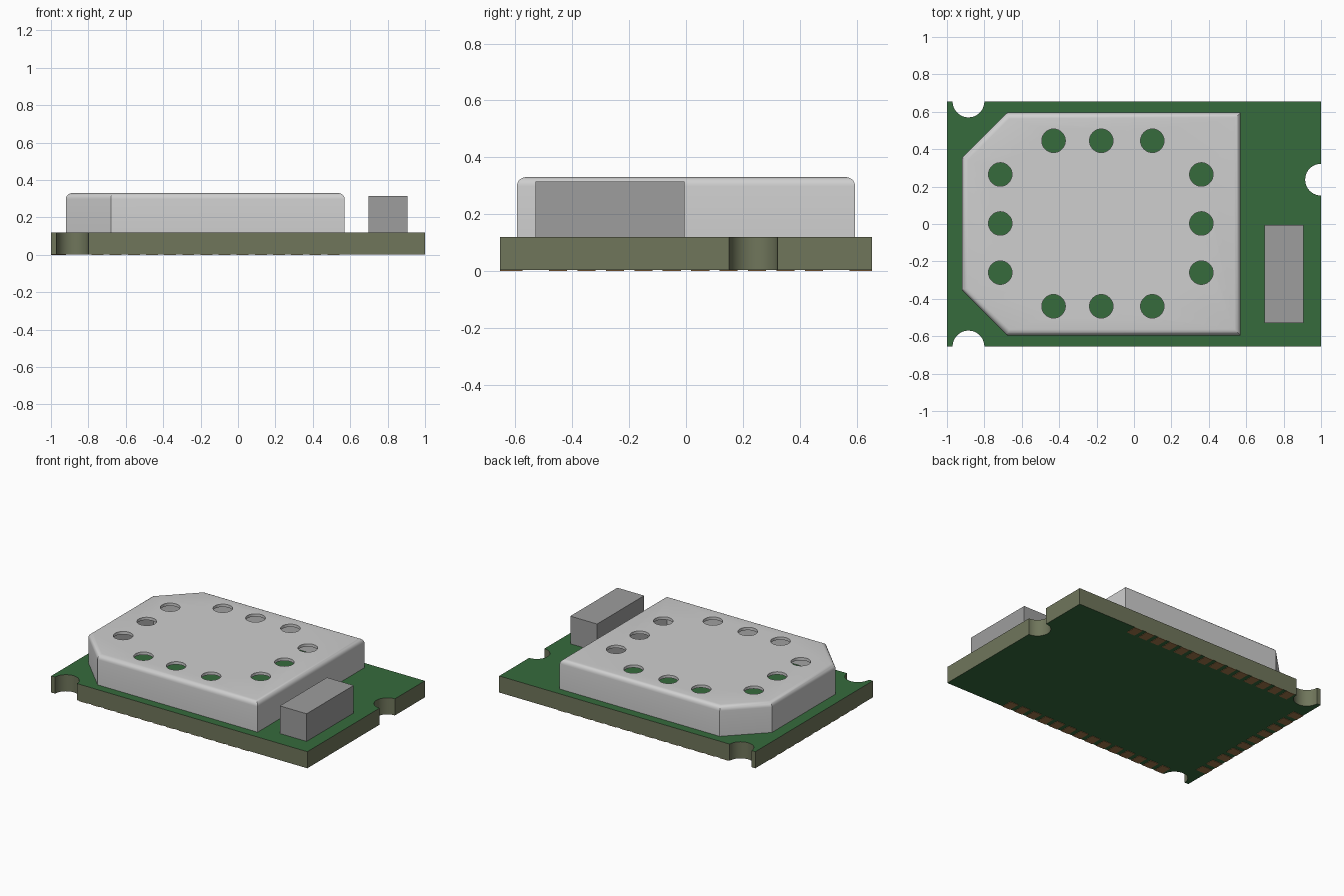
import bpy, bmesh, math

if "Cube" in bpy.data.objects:
    bpy.data.objects.remove(bpy.data.objects["Cube"])

def material(name, rgb):
    m = bpy.data.materials.new(name)
    m.diffuse_color = (*rgb, 1)
    m.use_nodes = True
    m.node_tree.nodes["Principled BSDF"].inputs["Base Color"].default_value = m.diffuse_color
    return m

GREEN = material("board green", (0.037, 0.145, 0.046))
OLIVE = material("board edge olive", (0.16, 0.18, 0.105))
SILVER = material("shield silver", (0.62, 0.62, 0.62))
GREY = material("component grey", (0.34, 0.34, 0.34))
COPPER = material("pad copper", (0.36, 0.19, 0.07))

def finish(name, bm, *mats):
    bmesh.ops.recalc_face_normals(bm, faces=bm.faces)
    me = bpy.data.meshes.new(name)
    bm.to_mesh(me)
    bm.free()
    for m in mats:
        me.materials.append(m)
    ob = bpy.data.objects.new(name, me)
    bpy.context.collection.objects.link(ob)
    return ob

def prism(points, z0, z1):
    bm = bmesh.new()
    face = bm.faces.new([bm.verts.new((x, y, z0)) for x, y in points])
    ext = bmesh.ops.extrude_face_region(bm, geom=[face])
    top = [v for v in ext["geom"] if isinstance(v, bmesh.types.BMVert)]
    bmesh.ops.translate(bm, verts=top, vec=(0, 0, z1 - z0))
    bmesh.ops.recalc_face_normals(bm, faces=bm.faces)
    return bm

def add_box(bm, x0, x1, y0, y1, z0, z1):
    v = bmesh.ops.create_cube(bm, size=1)["verts"]
    bmesh.ops.scale(bm, verts=v, vec=(x1 - x0, y1 - y0, z1 - z0))
    bmesh.ops.translate(bm, verts=v,
                        vec=((x0 + x1) / 2, (y0 + y1) / 2, (z0 + z1) / 2))

def smooth(ob, deg=30):
    bpy.ops.object.select_all(action='DESELECT')
    ob.select_set(True)
    bpy.context.view_layer.objects.active = ob
    bpy.ops.object.shade_smooth_by_angle(angle=math.radians(deg))

HW = 0.655      # board half width
BOARD_TOP = 0.12
PAD = 0.003     # pad thickness

# Circuit board with three half-round edge notches
def notch(cx, cy, start, r=0.085, n=20):
    return [(cx + r * math.cos(math.radians(start - 180 * i / n)),
             cy + r * math.sin(math.radians(start - 180 * i / n)))
            for i in range(n + 1)]

outline = ([(-1, -HW)] + notch(-0.885, -HW, 180) + [(1, -HW)]
           + notch(1, 0.237, 270) + [(1, HW)]
           + notch(-0.885, HW, 0) + [(-1, HW)])
bm = prism(outline, PAD, BOARD_TOP)
for f in bm.faces:
    f.material_index = 0 if abs(f.normal.z) > 0.5 else 1
smooth(finish("circuit_board", bm, GREEN, OLIVE))

# Contact pads under three edges
bm = bmesh.new()
for i in range(14):
    x = 0.51 - i * 0.097
    for s in (-1, 1):
        ya, yb = sorted((s * (HW - 0.08), s * HW))
        add_box(bm, x - 0.032, x + 0.032, ya, yb, 0, PAD)
for i in range(10):
    y = (i - 4.5) * 0.1
    add_box(bm, -1, -0.92, y - 0.032, y + 0.032, 0, PAD)
finish("contact_pads", bm, COPPER)

# Hollow shield can with rounded top edge
LID_TOP = 0.33
lid = [(-0.92, -0.355), (-0.68, -0.595), (0.57, -0.595),
       (0.57, 0.595), (-0.68, 0.595), (-0.92, 0.355)]
bm = prism(lid, BOARD_TOP, LID_TOP)
rim = [e for e in bm.edges if all(v.co.z > LID_TOP - 0.01 for v in e.verts)]
bmesh.ops.bevel(bm, geom=rim, offset=0.032, segments=5, profile=0.5,
                affect='EDGES')
floor = [f for f in bm.faces if all(v.co.z < BOARD_TOP + 0.001 for v in f.verts)]
bmesh.ops.delete(bm, geom=floor, context='FACES')
shield = finish("shield_can", bm, SILVER)

# Cutter for the ring of vent holes
holes = [(x, y) for x in (-0.43, -0.175, 0.098) for y in (-0.44, 0.445)]
holes += [(x, y) for x in (-0.715, 0.36) for y in (-0.26, 0.003, 0.265)]
bm = bmesh.new()
for x, y in holes:
    v = bmesh.ops.create_cone(bm, cap_ends=True, segments=32, radius1=0.063,
                              radius2=0.063, depth=0.15)["verts"]
    bmesh.ops.translate(bm, verts=v, vec=(x, y, LID_TOP))
cutter = finish("vent_cutter", bm, SILVER)

solid = shield.modifiers.new("wall", 'SOLIDIFY')
solid.thickness = 0.02
solid.offset = -1
cut = shield.modifiers.new("vents", 'BOOLEAN')
cut.operation = 'DIFFERENCE'
cut.solver = 'EXACT'
cut.object = cutter
bpy.context.view_layer.objects.active = shield
for name in ("wall", "vents"):
    bpy.ops.object.modifier_apply(modifier=name)
bpy.data.objects.remove(cutter)
smooth(shield)

# Block component beside the shield
bm = bmesh.new()
add_box(bm, 0.698, 0.907, -0.53, -0.005, BOARD_TOP, 0.315)
finish("block_component", bm, GREY)
